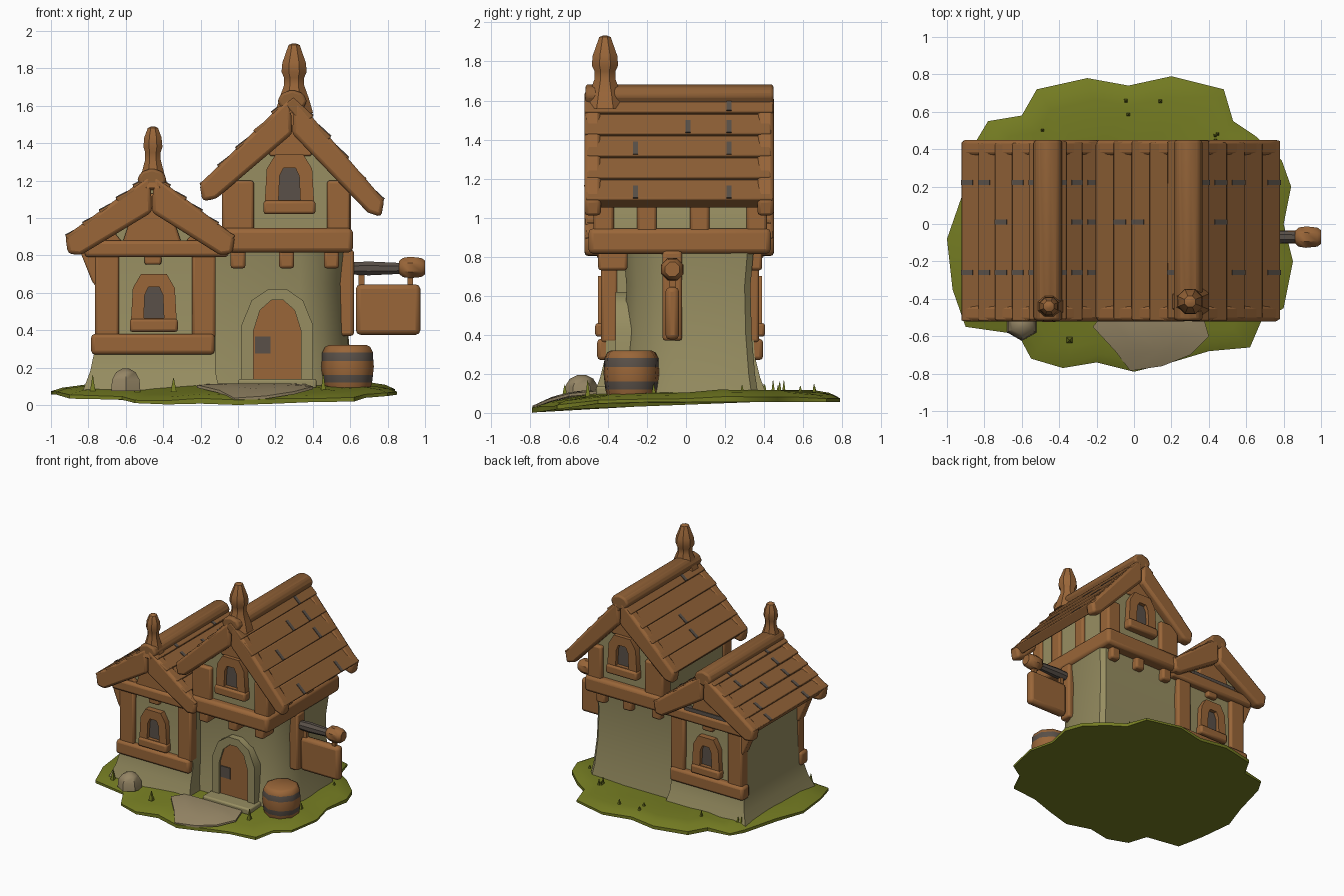
import bpy, bmesh, math, random
from mathutils import Vector

if "Cube" in bpy.data.objects:
    bpy.data.objects.remove(bpy.data.objects["Cube"])

random.seed(4)


def material(name, r, g, b):
    m = bpy.data.materials.new(name)
    m.diffuse_color = (r, g, b, 1)
    m.use_nodes = True
    m.node_tree.nodes["Principled BSDF"].inputs["Base Color"].default_value = m.diffuse_color
    return m


ROOF = material("roof_brown", 0.27, 0.115, 0.036)
TIMBER = material("timber_orange_brown", 0.32, 0.132, 0.04)
WALL = material("plaster_tan", 0.31, 0.27, 0.12)
GRASS = material("grass_green", 0.175, 0.20, 0.016)
DARK = material("dark_grey", 0.10, 0.08, 0.065)
PATH = material("path_beige", 0.30, 0.235, 0.13)


def mesh(name, verts, faces, mat, bevel=0):
    me = bpy.data.meshes.new(name)
    me.from_pydata([tuple(v) for v in verts], [], faces)
    bm = bmesh.new()
    bm.from_mesh(me)
    bmesh.ops.recalc_face_normals(bm, faces=bm.faces)
    bm.to_mesh(me)
    bm.free()
    me.materials.append(mat)
    ob = bpy.data.objects.new(name, me)
    bpy.context.collection.objects.link(ob)
    if bevel:
        b = ob.modifiers.new("soft_edges", 'BEVEL')
        b.width, b.segments = bevel, 2
    return ob


def loft(name, rings, mat, bevel=0, closed=False):
    n, k = len(rings[0]), len(rings)
    verts = [v for r in rings for v in r]
    faces = [(i * n + j, i * n + (j + 1) % n, (i + 1) % k * n + (j + 1) % n, (i + 1) % k * n + j)
             for i in range(k if closed else k - 1) for j in range(n)]
    if not closed:
        faces += [tuple(range(n)), tuple(range((k - 1) * n, k * n))]
    return mesh(name, verts, faces, mat, bevel)


def prism(name, pts, y0, y1, mat, bevel=0):
    return loft(name, [[(x, y, z) for x, z in pts] for y in (y0, y1)], mat, bevel)


def rect(x0, x1, z0, z1):
    return [(x0, z0), (x1, z0), (x1, z1), (x0, z1)]


def box(name, x, y, z, mat, bevel=0.015):
    return prism(name, rect(*x, *z), y[0], y[1], mat, bevel)


def lathe(name, centre, profile, sides, mat, axis='Z'):
    rings = []
    for r, h in profile:
        ring = []
        for i in range(sides):
            a = 2 * math.pi * (i + 0.5) / sides
            u, v = r * math.cos(a), r * math.sin(a)
            ring.append(Vector(centre) + Vector((u, v, h) if axis == 'Z' else (h, u, v)))
        rings.append(ring)
    return loft(name, rings, mat)


def frame(name, outer, inner, y0, y1, mat):
    rings = [[(x, y, z) for x, z in pts] for pts, y in ((outer, y0), (outer, y1), (inner, y1), (inner, y0))]
    return loft(name, rings, mat, closed=True)


YC = -0.03   # middle of the house in depth


def both(name, pts, h0, h1, mat, bevel=0.015, inner=None):
    """Same facade piece on the front and the back."""
    for s, side in ((-1, "front"), (1, "back")):
        if inner:
            frame(f"{name}_{side}", pts, inner, YC + s * h0, YC + s * h1, mat)
        else:
            prism(f"{name}_{side}", pts, YC + s * h0, YC + s * h1, mat, bevel)


def window(name, cx, z0, w, h, wall):
    outer = [(cx - w, z0), (cx + w, z0), (cx + w * .9, z0 + h * .75), (cx + w * .55, z0 + h),
             (cx - w * .55, z0 + h), (cx - w * .9, z0 + h * .75)]
    inner = [(cx + (x - cx) * .43, z0 + h * .49 + (z - z0 - h * .5) * .55) for x, z in outer]
    both(name + "_frame", outer, wall - .01, wall + .05, TIMBER, inner=inner)
    both(name + "_pane", inner, wall - .01, wall + .02, DARK, 0)
    both(name + "_sill", rect(cx - w * 1.03, cx + w * 1.03, z0 - .01, z0 + h * .2), wall - .01, wall + .065, TIMBER)


def roof(name, apex, eaves, courses=5):
    A = Vector(apex)
    for side, e in zip(("left", "right"), eaves):
        E = Vector(e)
        d = (E - A).normalized()
        n = Vector((-d.y, d.x)) if d.x > 0 else Vector((d.y, -d.x))
        at = lambda t, off: tuple(A.lerp(E, t) + n * off)
        # overlapping shingle courses
        for i in range(courses):
            t0, t1 = i / courses, (i + 1) / courses
            j = [random.uniform(-.01, .006) for _ in range(2)]
            prism(f"{name}_{side}_course_{i}", [at(t0, .008), at(t1, .026), at(t1, -.05), at(t0, -.05)],
                  -.51 + j[0], .442 + j[1], ROOF, .008)
            # dark gaps between shingles
            for y in (.22, .01, -.26):
                if random.random() < .65:
                    ta, tb = t0 + .35 / courses, t0 + .97 / courses
                    prism(f"{name}_{side}_gap", [at(ta, .019), at(tb, .03), at(tb, .024), at(ta, .013)],
                          y - .012, y + .014, DARK)
        # thick gable boards
        drop = Vector((0, -.1))
        for y, s in ((-.52, "front"), (.365, "back")):
            prism(f"{name}_{side}_gable_board_{s}",
                  [at(0, .015), at(1, .022), tuple(E + drop * .75), tuple(A.lerp(E, .85) + drop * 1.35),
                   tuple(A + drop * 1.9)], y, y + .085, TIMBER, .02)
    loft(name + "_ridge", [[(A.x + .08 * math.cos(k * math.pi / 4), y, A.y - .015 + .06 * math.sin(k * math.pi / 4))
                            for k in range(8)] for y in (-.515, .448)], ROOF, .015)


# ground mound
OUT = [(-1, -.08), (-.97, -.35), (-.9, -.55), (-.62, -.59), (-.55, -.72), (-.38, -.77), (-.2, -.74), (0, -.79),
       (.2, -.74), (.4, -.68), (.62, -.66), (.68, -.52), (.8, -.45), (.85, -.2), (.8, 0), (.84, .2), (.79, .34),
       (.65, .47), (.53, .55), (.48, .72), (.2, .79), (-.03, .74), (-.25, .78), (-.52, .72), (-.6, .58),
       (-.78, .55), (-.84, .45), (-.92, .15)]
edge_z = lambda y: .055 - .055 * max(0, (-y - .4) / .39)
bump = [random.uniform(-.008, .014) for _ in OUT]
loft("grass_mound", [[(x * s, y * s, edge_z(y) * w + dz + b * k) for (x, y), b in zip(OUT, bump)]
                     for s, w, dz, k in ((1, 1, 0, 0), (1, 1, .02, .7), (.94, 1, .04, 1), (.85, 1, .052, 1),
                                         (.6, 0, .105, 0))], GRASS)
for i in range(22):
    x, y = random.choice(OUT)
    if -.25 < x < .5 and y < 0:
        continue
    s = random.uniform(.76, .92)
    lathe("grass_blade", (x * s + random.uniform(-.04, .04), y * s, .07),
          [(.022, 0), (.012, .04), (.002, random.uniform(.06, .1))], 4, GRASS)

# path, doorstep and rock
PO = [(-.22, -.55), (-.1, -.68), (-.02, -.785), (.15, -.76), (.3, -.7), (.4, -.6), (.36, -.46), (-.15, -.46)]
path_z = lambda y: .112 - .075 * max(0, (-y - .47) / .315) ** 2
loft("path", [[(.1 + (x - .1) * s, -.58 + (y + .58) * s, path_z(-.58 + (y + .58) * s) + dz) for x, y in PO]
              for s, dz in ((1, -.015), (1, 0), (.55, .005))], PATH)
box("doorstep", (0, .42), (-.46, -.28), (.085, .138), WALL, .012)
lathe("rock", (-.6, -.535, .075), [(.09, 0), (.085, .06), (.06, .1), (.02, .12)], 6, PATH)

# left wing
flare = [(-.83, -.10, .45, .075), (-.79, -.12, .41, .18), (-.765, -.12, .38, .30), (-.75, -.13, .37, .82)]
loft("wing_walls", [[(a, YC - h, z), (b, YC - h, z), (b, YC + h, z), (a, YC + h, z)] for a, b, h, z in flare], WALL)
prism("wing_gable_wall", [(-.75, .8), (-.13, .8), (-.13, .92), (-.46, 1.17), (-.75, .95)], YC - .37, YC + .37, WALL)
both("wing_low_beam", rect(-.785, -.125, .27, .38), .33, .425, TIMBER, .02)
both("wing_top_beam", rect(-.82, -.05, .79, .88), .33, .43, TIMBER, .02)
for n, a, b in (("left", -.765, -.635), ("right", -.245, -.12)):
    both(f"wing_post_{n}", rect(a, b, .36, .81), .32, .405, TIMBER)
both("wing_eave_bracket", [(-.86, .86), (-.75, .86), (-.75, .62), (-.78, .66)], .32, .4, TIMBER, .01)
both("wing_gable_brace", [(-.62, .86), (-.30, .86), (-.39, 1.13), (-.53, 1.13)], .36, .41, TIMBER, .012)
for x in (-.7, -.2):
    both("wing_corner_fill", [(x - .09, .86), (x + .09, .86), (x, .97)], .36, .40, TIMBER, .01)
prism("wing_beam_shadow_gap", rect(-.66, -.26, .875, .905), YC + .38, YC + .418, DARK)
window("wing_window", -.45, .40, .125, .30, .37)
both("wing_bracket", rect(-.5, -.41, .75, .8), .36, .41, TIMBER, .012)
roof("wing_roof", (-.46, 1.22), ((-.91, .885), (-.03, .885)))

# tower lower floor with rounded front corner
plan = [(-.2, -.3), (.33, -.305), (.45, -.25), (.53, -.16), (.575, -.04), (.58, .3), (.55, .33), (-.2, .33)]
loft("tower_lower_walls", [[(.2 + (x - .2) * s, y * s, z) for x, y in plan]
                           for s, z in ((1.13, .075), (1.07, .2), (1.02, .4), (1, .65), (1.05, .83))], WALL)

# tower upper floor
box("jetty_beam", (-.09, .615), (-.5, .435), (.815, .945), TIMBER, .025)
prism("tower_upper_walls", [(-.07, .85), (.58, .85), (.58, 1.22), (.29, 1.58), (-.07, 1.22)], YC - .41, YC + .41, WALL)
for n, a, b in (("left", -.085, .085), ("right", .475, .6)):
    both(f"tower_post_{n}", rect(a, b, .9, 1.2), .34, .445, TIMBER)
for y in (-.2, .07):
    box("tower_side_post", (.55, .605), (y - .05, y + .05), (.9, 1.2), TIMBER)
both("tower_gable_fill", [(.17, 1.33), (.39, 1.33), (.43, 1.45), (.29, 1.6), (.14, 1.45)], .38, .43, TIMBER, .01)
window("tower_window", .275, 1.03, .135, .31, .41)
for x in (.0, .26, .5):
    both("jetty_bracket", rect(x - .04, x + .04, .73, .83), .27, .42, TIMBER)
roof("tower_roof", (.29, 1.64), ((-.19, 1.165), (.765, 1.08)))

# roof finials
lathe("tower_finial", (.3, -.415, 1.56), [(.11, 0), (.085, .08), (.058, .15), (.058, .19), (.073, .22), (.068, .27),
                                          (.045, .33), (.032, .365), (.012, .372)], 8, TIMBER)
lathe("wing_finial", (-.455, -.44, 1.16), [(.09, 0), (.065, .08), (.045, .15), (.045, .19), (.055, .22), (.05, .27),
                                           (.03, .32), (.01, .33)], 8, TIMBER)

# door
cx = .21


def arch(w, z0, h):
    return [(cx - w, z0), (cx + w, z0), (cx + w, z0 + h * .62), (cx + w * .72, z0 + h * .88), (cx + w * .25, z0 + h),
            (cx - w * .25, z0 + h), (cx - w * .72, z0 + h * .88), (cx - w, z0 + h * .62)]


frame("door_surround", arch(.19, .12, .50), arch(.128, .12, .44), -.36, -.25, WALL)
prism("door", arch(.13, .12, .44), -.345, -.25, TIMBER)
box("door_lock", (.09, .175), (-.353, -.344), (.275, .365), DARK, 0)

# barrel with dark bands chosen by height
tub = lathe("barrel", (.59, -.28, .085), [(.125, 0), (.135, .035), (.14, .075), (.145, .12), (.142, .15), (.14, .195),
                                          (.125, .225), (.105, .235)], 9, TIMBER)
tub.data.materials.append(DARK)
for p in tub.data.polygons:
    if abs(p.normal.z) < .5 and (.12 < p.center.z < .16 or .23 < p.center.z < .262):
        p.material_index = 1

# hanging sign
box("sign_post", (.54, .62), (-.12, -.02), (.37, .83), TIMBER)
lathe("sign_bar", (.6, -.07, .73), [(.035, 0), (.04, .1), (.03, .3)], 8, DARK, 'X')
lathe("sign_bar_knob", (.86, -.07, .735), [(.035, 0), (.055, .02), (.062, .06), (.055, .12), (.04, .14)], 8, TIMBER, 'X')
box("sign_board", (.63, .975), (-.105, -.035), (.375, .645), TIMBER, .025)
for x in (.66, .92):
    box("sign_hanger", (x - .015, x + .015), (-.085, -.055), (.62, .72), TIMBER, 0)

# smooth shading with sharp corners kept
bpy.ops.object.select_all(action='SELECT')
bpy.context.view_layer.objects.active = tub
bpy.ops.object.shade_smooth_by_angle(angle=math.radians(40))
